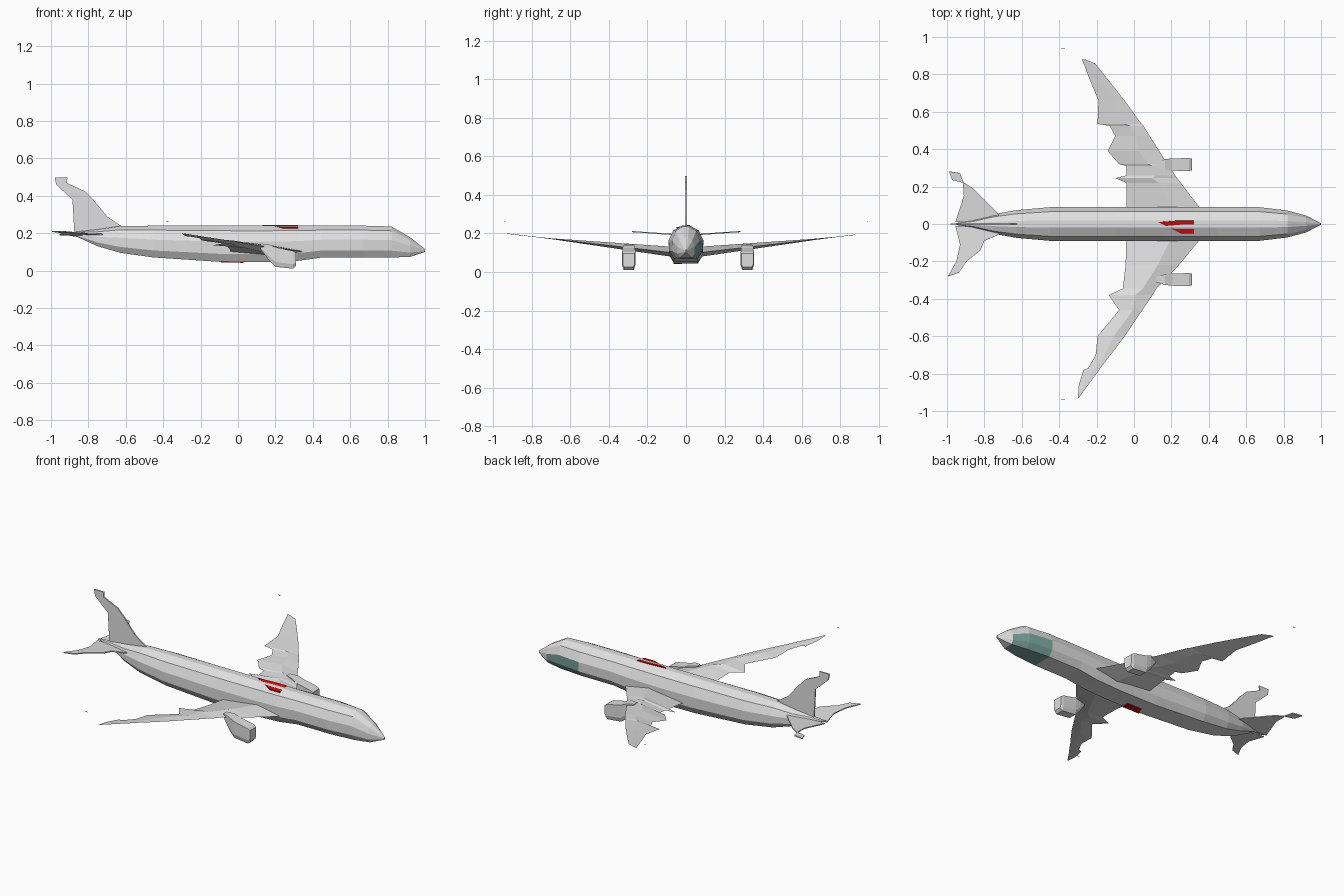
import bpy, bmesh
from mathutils import Vector

cube = bpy.data.objects.get("Cube")
if cube:
    bpy.data.objects.remove(cube)


def material(name, rgb):
    m = bpy.data.materials.new(name)
    m.use_nodes = True
    m.diffuse_color = (*rgb, 1)
    bsdf = m.node_tree.nodes["Principled BSDF"]
    bsdf.inputs["Base Color"].default_value = (*rgb, 1)
    bsdf.inputs["Roughness"].default_value = 0.7
    return m


GREY = material("light_grey", (0.74, 0.74, 0.75))
TEAL = material("dull_teal", (0.2, 0.36, 0.34))
RED = material("deep_red", (0.6, 0.004, 0.004))


def finish(name, bm, *mats):
    bmesh.ops.recalc_face_normals(bm, faces=bm.faces)
    mesh = bpy.data.meshes.new(name)
    bm.to_mesh(mesh)
    bm.free()
    for m in mats:
        mesh.materials.append(m)
    obj = bpy.data.objects.new(name, mesh)
    bpy.context.collection.objects.link(obj)
    return obj


def loft(name, rings, *mats):
    """Skin a row of equal rings and cap both ends."""
    bm = bmesh.new()
    rows = [[bm.verts.new(p) for p in ring] for ring in rings]
    n = len(rows[0])
    for a, b in zip(rows, rows[1:]):
        for i in range(n):
            j = (i + 1) % n
            bm.faces.new((a[i], a[j], b[j], b[i]))
    bm.faces.new(rows[0])
    bm.faces.new(rows[-1])
    return finish(name, bm, *mats)


def plate(name, outline, thickness, mat):
    """Flat outline given thickness along its own normal."""
    bm = bmesh.new()
    face = bm.faces.new([bm.verts.new(p) for p in outline])
    face.normal_update()
    push = face.normal * thickness
    grown = bmesh.ops.extrude_face_region(bm, geom=[face])["geom"]
    for v in grown:
        if isinstance(v, bmesh.types.BMVert):
            v.co += push
    for v in bm.verts:
        v.co -= push / 2
    bmesh.ops.triangulate(bm, faces=[f for f in bm.faces if len(f.verts) > 4])
    return finish(name, bm, mat)


# Fuselage: half section as (width, height fraction), mirrored around the ring
half = [(0.02, 1), (0.066, 0.86), (0.09, 0.56), (0.088, 0.22), (0.062, 0)]
ring = half + [(-w, h) for w, h in reversed(half)]
stations = [  # x, width scale, bottom, top
    (-0.95, 0.06, 0.195, 0.203), (-0.86, 0.2, 0.18, 0.208),
    (-0.75, 0.58, 0.13, 0.22), (-0.63, 0.82, 0.095, 0.238),
    (-0.45, 1, 0.07, 0.24), (-0.1, 1, 0.047, 0.24), (0.15, 1, 0.045, 0.24),
    (0.32, 1, 0.052, 0.24), (0.45, 1, 0.07, 0.24), (0.67, 1, 0.07, 0.24),
    (0.82, 0.8, 0.07, 0.236), (0.92, 0.5, 0.073, 0.178),
    (1.0, 0.04, 0.1, 0.115)]
fuselage = loft("fuselage", [[(x, w * s, lo + h * (hi - lo)) for w, h in ring]
                             for x, s, lo, hi in stations], GREY, TEAL)
# Teal belly and lower flank behind the nose, on one side only
for f in fuselage.data.polygons:
    c = f.center
    if 0.67 < c.x < 0.92 and c.y > -0.01 and c.z < 0.15 and abs(f.normal.x) < 0.9:
        f.material_index = 1

# Red roof and belly patches
plate("roof_patch", [(0.13, 0.01, 0.24), (0.25, 0.02, 0.24), (0.32, 0.02, 0.24),
                     (0.32, -0.05, 0.228), (0.25, -0.05, 0.228)], 0.008, RED)
plate("belly_patch", [(0.03, -0.02, 0.045), (0.03, -0.066, 0.045),
                      (-0.09, -0.066, 0.047), (-0.07, -0.02, 0.047)], 0.007, RED)


def wing(name, rows):
    """Diamond aerofoil through (y, leading x, trailing x) stations."""
    rings = []
    for y, le, te in rows:
        d = abs(y)
        z = 0.092 + 0.115 * d
        t = 0.034 * max(0.04, 1 - d / 0.75)
        mid = le + (te - le) * 0.4
        rings.append([(le, y, z), (mid, y, z + t), (te, y, z), (mid, y, z - t * 0.7)])
    return loft(name, rings, GREY)


wing("port_wing", [
    (0.05, 0.38, -0.04), (0.22, 0.25, -0.04), (0.245, 0.23, -0.1),
    (0.26, 0.22, -0.04), (0.31, 0.185, -0.04), (0.32, 0.18, -0.08),
    (0.39, 0.135, -0.14), (0.47, 0.085, -0.1), (0.525, 0.05, -0.13),
    (0.535, 0.04, -0.195), (0.66, -0.05, -0.19), (0.78, -0.145, -0.24),
    (0.86, -0.21, -0.27), (0.88, -0.26, -0.28)])
wing("starboard_wing", [
    (-0.05, 0.38, -0.04), (-0.22, 0.24, -0.045), (-0.345, 0.12, -0.06),
    (-0.38, 0.1, -0.135), (-0.46, 0.045, -0.08), (-0.6, -0.05, -0.195),
    (-0.7, -0.125, -0.205), (-0.77, -0.18, -0.245), (-0.78, -0.185, -0.27),
    (-0.86, -0.245, -0.295), (-0.93, -0.295, -0.3)])

# Engines: tapered six-sided pods reaching up and back into the wing
for name, y in (("port_engine", 0.318), ("starboard_engine", -0.297)):
    rings = []
    for x, w, lo, hi in ((0.31, 0.031, 0.025, 0.095), (0.295, 0.034, 0.01, 0.105),
                         (0.2, 0.033, 0.02, 0.125), (0.165, 0.028, 0.055, 0.14),
                         (0.12, 0.015, 0.115, 0.145)):
        cut = lo + (hi - lo) * 0.25
        rings.append([(x, y - w, hi), (x, y + w, hi), (x, y + w, cut),
                      (x, y + w * 0.75, lo), (x, y - w * 0.75, lo), (x, y - w, cut)])
    loft(name, rings, GREY)

# Tail fin with its ragged tip
fin = [(-0.62, 0.235), (-0.7, 0.29), (-0.775, 0.38), (-0.82, 0.425), (-0.915, 0.468),
       (-0.912, 0.498), (-0.98, 0.498), (-0.972, 0.46), (-0.93, 0.42),
       (-0.885, 0.38), (-0.875, 0.2), (-0.72, 0.195)]
plate("tail_fin", [(x, 0, z) for x, z in fin], 0.008, GREY)


# Tailplane halves and the detached tip
def tailplane(name, outline):
    plate(name, [(x, y, 0.19 + 0.07 * abs(y)) for x, y in outline], 0.006, GREY)


tailplane("port_tailplane", [(-0.7, 0.02), (-0.73, 0.06), (-0.8, 0.13), (-0.86, 0.19),
                             (-0.915, 0.225), (-0.91, 0.15), (-0.955, 0.01)])
tailplane("port_tailplane_tip", [(-0.91, 0.22), (-0.93, 0.272), (-0.99, 0.282),
                                 (-0.972, 0.235)])
tailplane("starboard_tailplane", [(-0.7, -0.02), (-0.73, -0.06), (-0.8, -0.09),
                                  (-0.82, -0.14), (-0.895, -0.2), (-0.935, -0.26),
                                  (-0.995, -0.28), (-0.95, -0.2), (-0.93, -0.11),
                                  (-0.955, -0.01)])

# Tiny winglet slivers beyond the wing tips
for name, y in (("port_winglet", 0.94), ("starboard_winglet", -0.94)):
    plate(name, [(-0.39, y, 0.265), (-0.375, y, 0.265), (-0.37, y, 0.26)], 0.002, GREY)
